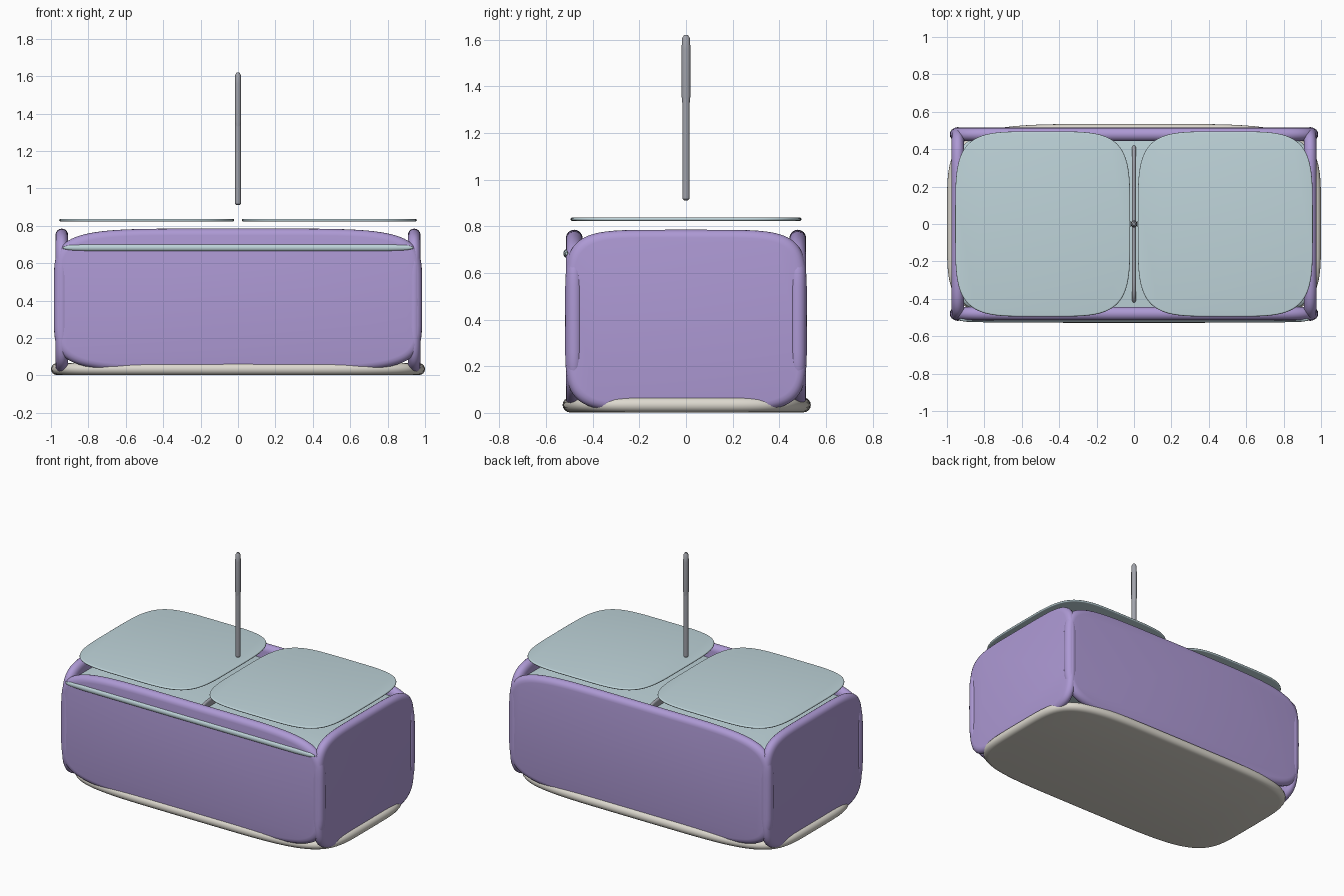
import bpy, bmesh, math
from mathutils import Matrix, Vector

if "Cube" in bpy.data.objects:
    bpy.data.objects.remove(bpy.data.objects["Cube"])


def material(name, rgb):
    m = bpy.data.materials.new(name)
    m.diffuse_color = (*rgb, 1)
    m.use_nodes = True
    m.node_tree.nodes["Principled BSDF"].inputs["Base Color"].default_value = m.diffuse_color
    return m


PURPLE = material("purple", (0.42, 0.32, 0.66))
BLUE = material("pale_blue", (0.52, 0.66, 0.70))
CREAM = material("cream", (0.72, 0.69, 0.62))
GREY = material("grey", (0.36, 0.37, 0.41))


def panel(name, center, half, axis, power, mat, seg=96, steps=8):
    """Squircle plate, thin along the given axis, with a rounded rim."""
    u, v = [(1, 2), (2, 0), (0, 1)][axis]
    a, b, t = half[u], half[v], half[axis]
    bm = bmesh.new()
    rings = []
    for i in range(steps + 1):
        th = -math.pi / 2 + math.pi * i / steps
        inset = t * (1 - math.cos(th))
        ring = []
        for k in range(seg):
            ph = 2 * math.pi * k / seg
            c, s = math.cos(ph), math.sin(ph)
            p = Vector(center)
            p[u] += (a - inset) * math.copysign(abs(c) ** (2 / power), c)
            p[v] += (b - inset) * math.copysign(abs(s) ** (2 / power), s)
            p[axis] += t * math.sin(th)
            ring.append(bm.verts.new(p))
        rings.append(ring)
    for r0, r1 in zip(rings, rings[1:]):
        for k in range(seg):
            n = (k + 1) % seg
            bm.faces.new((r0[k], r0[n], r1[n], r1[k]))
    bm.faces.new(rings[0][::-1])
    bm.faces.new(rings[-1])
    bmesh.ops.recalc_face_normals(bm, faces=bm.faces[:])
    return finish(name, bm, mat)


def finish(name, bm, mat):
    me = bpy.data.meshes.new(name)
    bm.to_mesh(me)
    bm.free()
    ob = bpy.data.objects.new(name, me)
    bpy.context.collection.objects.link(ob)
    me.materials.append(mat)
    for o in bpy.context.selected_objects:
        o.select_set(False)
    ob.select_set(True)
    bpy.context.view_layer.objects.active = ob
    bpy.ops.object.shade_smooth_by_angle(angle=math.radians(40))
    return ob


def rod(name, profile, mat, matrix, squash=1.0, seg=24):
    """Turned rod from (radius, height) pairs along local z."""
    bm = bmesh.new()
    rings = [[bm.verts.new(matrix @ Vector((r * math.cos(2 * math.pi * k / seg),
                                            r * squash * math.sin(2 * math.pi * k / seg), h)))
              for k in range(seg)] for r, h in profile]
    for r0, r1 in zip(rings, rings[1:]):
        for k in range(seg):
            n = (k + 1) % seg
            bm.faces.new((r0[k], r0[n], r1[n], r1[k]))
    bm.faces.new(rings[0][::-1])
    bm.faces.new(rings[-1])
    bmesh.ops.recalc_face_normals(bm, faces=bm.faces[:])
    return finish(name, bm, mat)


# Base plate
panel("base_plate", (0, 0.003, 0.034), (1.0, 0.532, 0.032), 2, 5, CREAM)

# Four overlapping wall panels
for s, n in ((-1, "front_wall"), (1, "back_wall")):
    panel(n, (0, s * 0.479, 0.402), (0.985, 0.036, 0.383), 1, 5.5, PURPLE)
for s, n in ((-1, "left_wall"), (1, "right_wall")):
    panel(n, (s * 0.942, 0, 0.395), (0.034, 0.518, 0.39), 0, 5.5, PURPLE)

# Inner deck and the divider across it
panel("inner_deck", (0, 0, 0.683), (0.94, 0.48, 0.018), 2, 10, BLUE)
panel("divider", (0, 0, 0.40), (0.011, 0.44, 0.35), 0, 8, GREY)

# Trim bar along the front
rod("front_trim", [(0.006, -0.935), (0.014, -0.90), (0.018, -0.8),
                   (0.018, 0.8), (0.014, 0.90), (0.006, 0.935)], BLUE,
    Matrix.Translation((0, -0.512, 0.683)) @ Matrix.Rotation(math.pi / 2, 4, 'Y'), 0.75)

# Two floating lids
for s, n in ((-1, "left_lid"), (1, "right_lid")):
    panel(n, (s * 0.488, 0, 0.83), (0.468, 0.495, 0.007), 2, 4.5, BLUE)

# Upright handle above the lids, slightly thicker at the grip
rod("handle_stem", [(0.008, 0.91), (0.015, 0.917), (0.016, 0.93),
                    (0.016, 1.36)], GREY, Matrix())
rod("handle_grip", [(0.015, 1.32), (0.019, 1.36), (0.019, 1.56), (0.017, 1.605),
                    (0.008, 1.62)], GREY, Matrix.Rotation(math.pi / 2, 4, 'Z'), 0.9)
